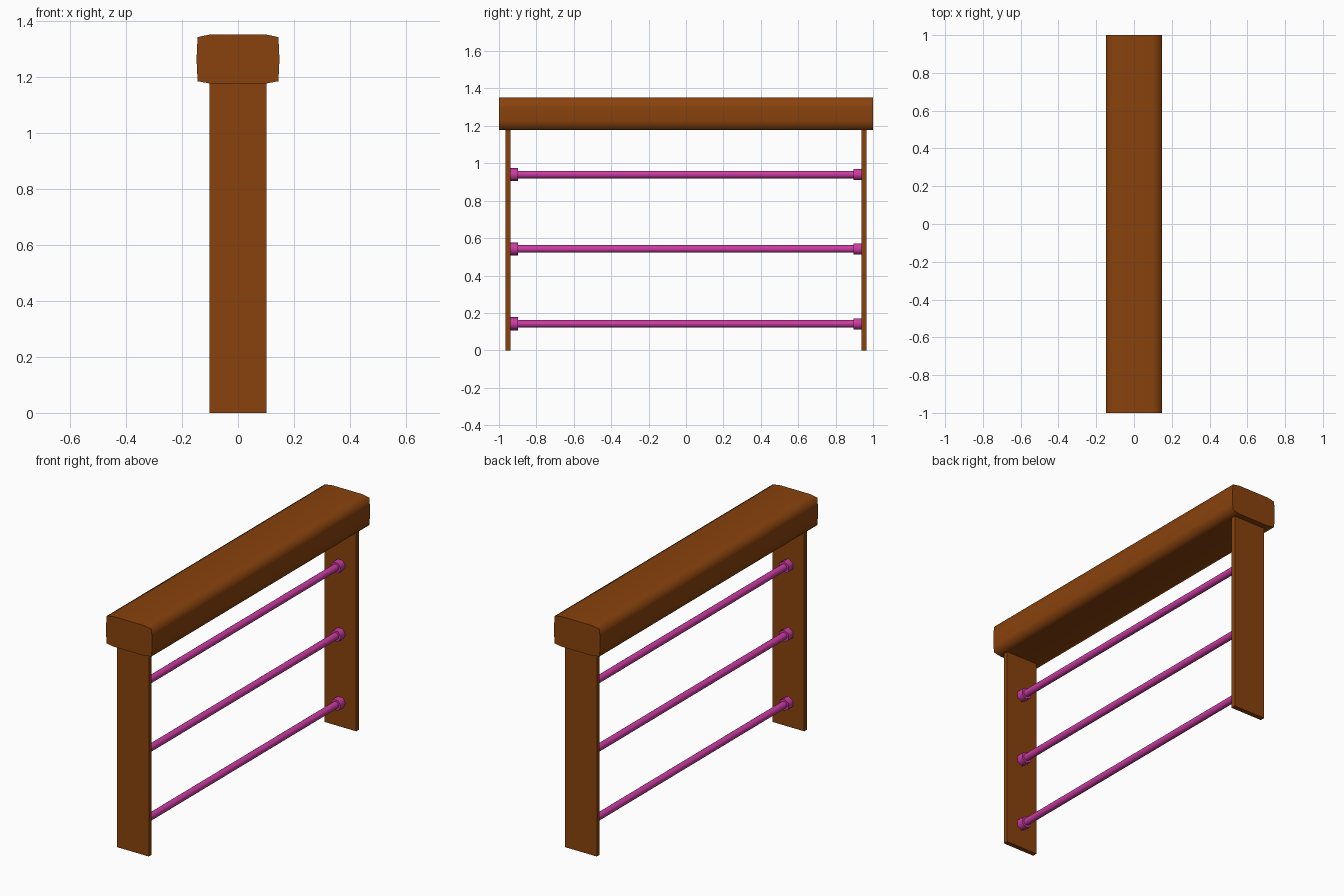
import bpy, bmesh, math
from mathutils import Matrix

if "Cube" in bpy.data.objects:
    bpy.data.objects.remove(bpy.data.objects["Cube"])


def material(name, color):
    m = bpy.data.materials.new(name)
    m.diffuse_color = color
    m.use_nodes = True
    m.node_tree.nodes["Principled BSDF"].inputs["Base Color"].default_value = m.diffuse_color
    return m


wood = material("brown_wood", (0.25, 0.055, 0.004, 1))
pink = material("pink_metal", (0.60, 0.045, 0.36, 1))


def finish(name, bm, mat, smooth_angle=None):
    bmesh.ops.recalc_face_normals(bm, faces=bm.faces)
    me = bpy.data.meshes.new(name)
    bm.to_mesh(me)
    bm.free()
    me.materials.append(mat)
    ob = bpy.data.objects.new(name, me)
    bpy.context.collection.objects.link(ob)
    if smooth_angle:
        bpy.ops.object.select_all(action='DESELECT')
        ob.select_set(True)
        bpy.context.view_layer.objects.active = ob
        bpy.ops.object.shade_smooth_by_angle(angle=math.radians(smooth_angle))
    return ob


def box(name, size, loc):
    bm = bmesh.new()
    bmesh.ops.create_cube(bm, size=1, matrix=Matrix.Translation(loc) @ Matrix.Diagonal((*size, 1)))
    return finish(name, bm, wood)


def rod(name, r, y0, y1, z, sides, turn=0.0, smooth_angle=None):
    # cylinder along y
    bm = bmesh.new()
    mat = (Matrix.Translation((0, (y0 + y1) / 2, z))
           @ Matrix.Rotation(math.pi / 2, 4, 'X') @ Matrix.Rotation(turn, 4, 'Z'))
    bmesh.ops.create_cone(bm, cap_ends=True, segments=sides, radius1=r, radius2=r,
                          depth=y1 - y0, matrix=mat)
    return finish(name, bm, pink, smooth_angle)


# top rail: softly bulged section swept along y
half = [(0.10, 1.353), (0.144, 1.344), (0.147, 1.30), (0.148, 1.265),
        (0.147, 1.23), (0.144, 1.186), (0.10, 1.178)]
section = half + [(-x, z) for x, z in reversed(half)]
bm = bmesh.new()
face = bm.faces.new([bm.verts.new((x, -1, z)) for x, z in section])
ext = bmesh.ops.extrude_face_region(bm, geom=[face], use_keep_orig=True)
bmesh.ops.translate(bm, vec=(0, 2, 0),
                    verts=[g for g in ext["geom"] if isinstance(g, bmesh.types.BMVert)])
finish("top_rail", bm, wood, 80)

# end posts
for label, s in (("front", -1), ("back", 1)):
    box(label + "_post", (0.205, 0.027, 1.18), (0, s * 0.952, 0.59))

# crossbars with a hexagonal nut at each end
for i, z in enumerate((0.142, 0.542, 0.94), 1):
    rod(f"crossbar_{i}", 0.02, -0.941, 0.941, z, 16, smooth_angle=40)
    rod(f"front_nut_{i}", 0.035, -0.942, -0.898, z, 6, 0, 62)
    rod(f"back_nut_{i}", 0.034, 0.895, 0.942, z, 6, math.pi / 6, 62)
